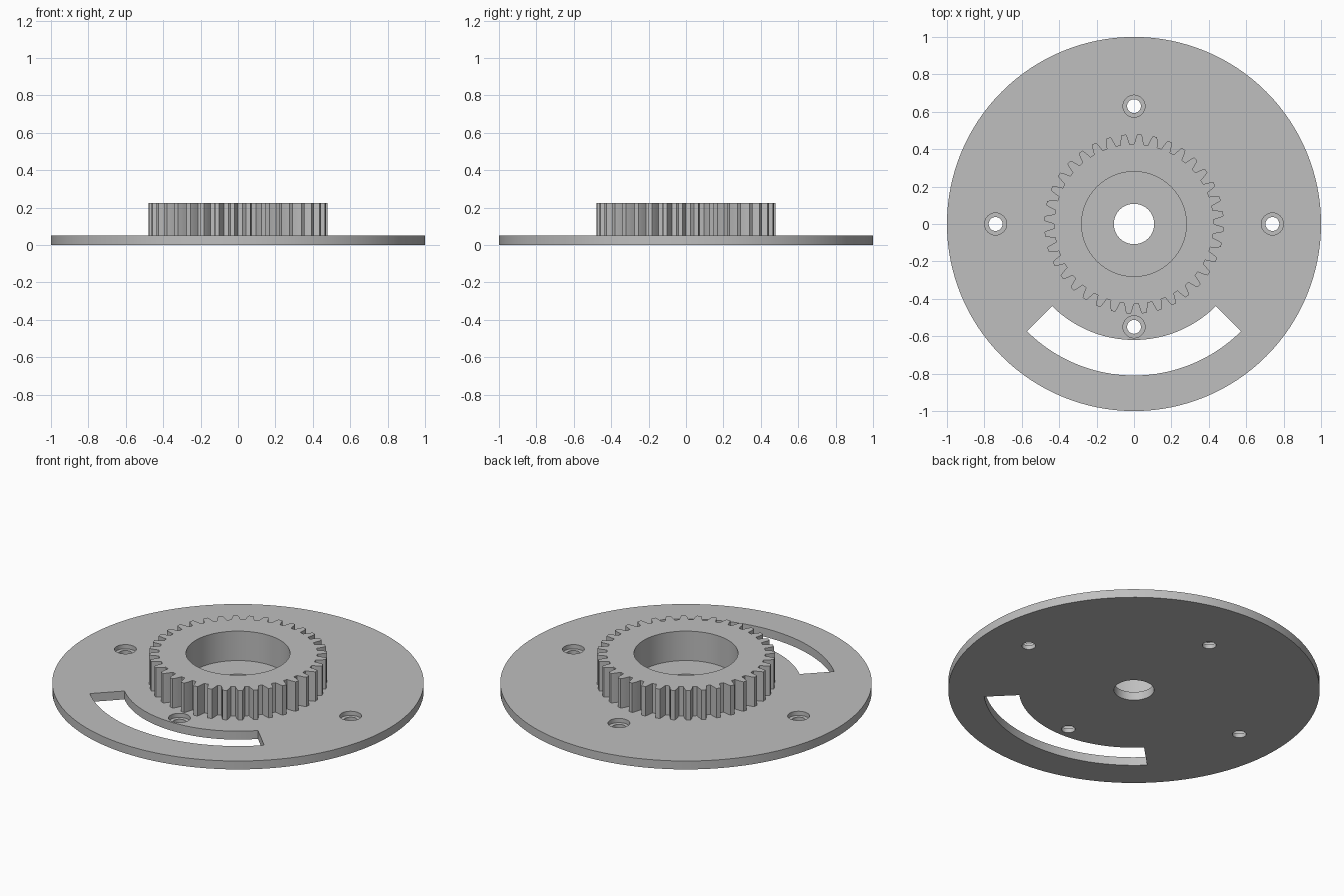
import bpy
import bmesh
from math import cos, sin, radians

cube = bpy.data.objects.get("Cube")
if cube:
    bpy.data.objects.remove(cube, do_unlink=True)

PLATE_TOP = 0.05
GEAR_TOP = 0.225
TEETH = 36

# One plain grey for the whole model
grey = bpy.data.materials.new("plain_grey")
grey.use_nodes = True
colour = (0.52, 0.52, 0.52, 1)
grey.diffuse_color = colour
grey.node_tree.nodes["Principled BSDF"].inputs["Base Color"].default_value = colour


def polar(radius, degrees):
    return radius * cos(radians(degrees)), radius * sin(radians(degrees))


def circle(radius, centre=(0, 0), sides=64):
    points = [polar(radius, 360 * i / sides) for i in range(sides)]
    return [(x + centre[0], y + centre[1]) for x, y in points]


def prism(name, outline, bottom, top):
    """Extrude a closed outline between two heights."""
    bm = bmesh.new()
    face = bm.faces.new([bm.verts.new((x, y, bottom)) for x, y in outline])
    extruded = bmesh.ops.extrude_face_region(bm, geom=[face])["geom"]
    verts = [v for v in extruded if isinstance(v, bmesh.types.BMVert)]
    bmesh.ops.translate(bm, verts=verts, vec=(0, 0, top - bottom))
    bmesh.ops.recalc_face_normals(bm, faces=bm.faces)
    mesh = bpy.data.meshes.new(name)
    bm.to_mesh(mesh)
    bm.free()
    mesh.materials.append(grey)
    obj = bpy.data.objects.new(name, mesh)
    bpy.context.collection.objects.link(obj)
    return obj


def cut(target, outline, bottom, top):
    """Subtract a prism from the target and discard the cutter."""
    cutter = prism("cutter", outline, bottom, top)
    cutter.hide_render = True
    modifier = target.modifiers.new("cut", "BOOLEAN")
    modifier.operation = "DIFFERENCE"
    modifier.solver = "EXACT"
    modifier.object = cutter
    bpy.context.view_layer.objects.active = target
    bpy.ops.object.modifier_apply(modifier=modifier.name)
    bpy.data.objects.remove(cutter, do_unlink=True)


# Round base plate with a centre hole
plate = prism("base_plate", circle(1, sides=128), 0, PLATE_TOP)
cut(plate, circle(0.108), -0.1, 0.2)

# Quarter-circle slot at the front
steps = 32
angles = [225 + 90 * i / steps for i in range(steps + 1)]
slot = [polar(0.81, a) for a in angles] + [polar(0.62, a) for a in reversed(angles)]
cut(plate, slot, -0.1, 0.2)

# Counterbored screw holes
for centre in ((0, 0.63), (0.74, 0), (-0.74, 0), (0, -0.55)):
    cut(plate, circle(0.037, centre, 32), -0.1, 0.2)
    cut(plate, circle(0.059, centre, 32), 0.025, 0.2)

# Gear ring: half a tooth flank, mirrored and repeated around the rim
flank = [(0.427, 3.4), (0.445, 2.8), (0.465, 2.1), (0.48, 1.4)]
tooth = [(r, -a) for r, a in flank] + [(r, a) for r, a in reversed(flank)]
rim = [polar(r, a - 3.5 + 360 * i / TEETH) for i in range(TEETH) for r, a in tooth]
gear = prism("gear_ring", rim, PLATE_TOP, GEAR_TOP)
cut(gear, circle(0.28, sides=96), -0.1, 0.4)

# Smooth the curved walls and keep the rims crisp
bpy.ops.object.select_all(action="DESELECT")
for obj in (plate, gear):
    obj.select_set(True)
bpy.context.view_layer.objects.active = plate
bpy.ops.object.shade_smooth_by_angle(angle=radians(20))
